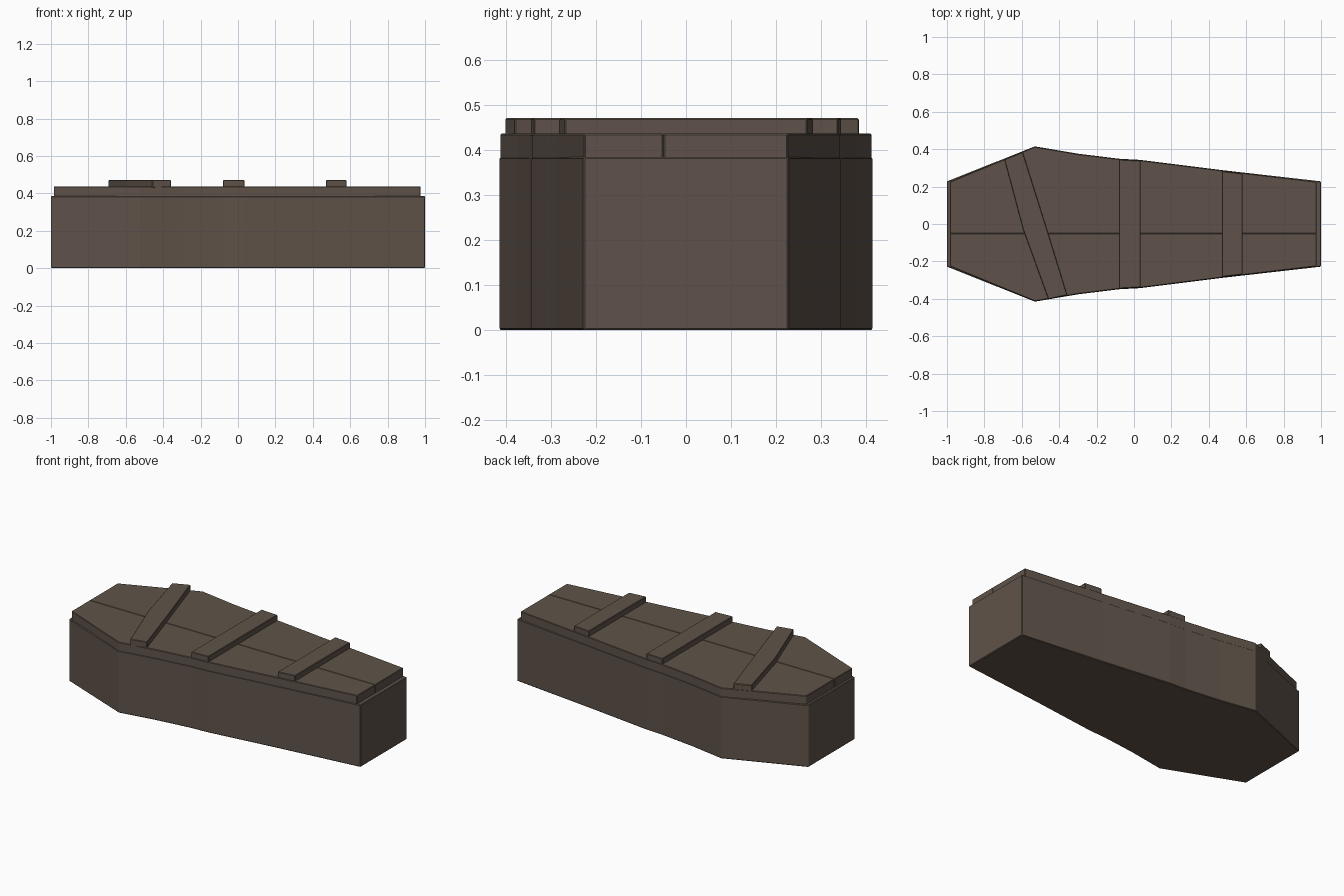
import bpy
import bmesh

old = bpy.data.objects.get("Cube")
if old:
    bpy.data.objects.remove(old, do_unlink=True)

wood = bpy.data.materials.new("dark brown wood")
wood.use_nodes = True
colour = (0.115, 0.086, 0.067, 1)
wood.diffuse_color = colour
bsdf = wood.node_tree.nodes["Principled BSDF"]
bsdf.inputs["Base Color"].default_value = colour
bsdf.inputs["Roughness"].default_value = 0.9


def prism(name, points, bottom, top, bevel):
    """Extrude a flat outline upwards and soften its edges."""
    bm = bmesh.new()
    face = bm.faces.new([bm.verts.new((x, y, bottom)) for x, y in points])
    result = bmesh.ops.extrude_face_region(bm, geom=[face])
    raised = [v for v in result["geom"] if isinstance(v, bmesh.types.BMVert)]
    bmesh.ops.translate(bm, verts=raised, vec=(0, 0, top - bottom))
    bmesh.ops.recalc_face_normals(bm, faces=bm.faces)
    mesh = bpy.data.meshes.new(name)
    bm.to_mesh(mesh)
    bm.free()
    mesh.materials.append(wood)
    obj = bpy.data.objects.new(name, mesh)
    bpy.context.collection.objects.link(obj)
    mod = obj.modifiers.new("soft edges", "BEVEL")
    mod.width = bevel
    mod.segments = 1
    return obj


# Half outline: head end, shoulder, gently curved taper, foot end
side = [(-1, 0.228), (-0.53, 0.415), (-0.3, 0.376), (-0.08, 0.349),
        (0.03, 0.343), (0.47, 0.288), (1, 0.228)]


def mirrored(points):
    return points + [(x, -y) for x, y in reversed(points)]


# Box
prism("coffin_box", mirrored(side), 0, 0.385, 0.004)

# Lid made of two boards, stepped in at both ends
HEAD, FOOT, SEAM = -0.984, 0.976, -0.05
edge = [(min(max(x, HEAD), FOOT), y - 0.002) for x, y in side]
for name, sign in (("lid_board_back", 1), ("lid_board_front", -1)):
    board = [(x, y * sign) for x, y in edge] + [(FOOT, SEAM), (HEAD, SEAM)]
    prism(name, board, 0.38, 0.437, 0.003)

# Battens across the lid, cut to its outline
prism("middle_batten", mirrored([(-0.08, 0.345), (0.035, 0.338)]),
      0.43, 0.471, 0.003)
prism("foot_batten", mirrored([(0.47, 0.282), (0.58, 0.27)]),
      0.43, 0.471, 0.003)
prism("slanted_head_batten",
      [(-0.693, 0.345), (-0.595, 0.385), (-0.455, -0.06), (-0.357, -0.38),
       (-0.458, -0.402), (-0.593, -0.03)], 0.43, 0.471, 0.003)
